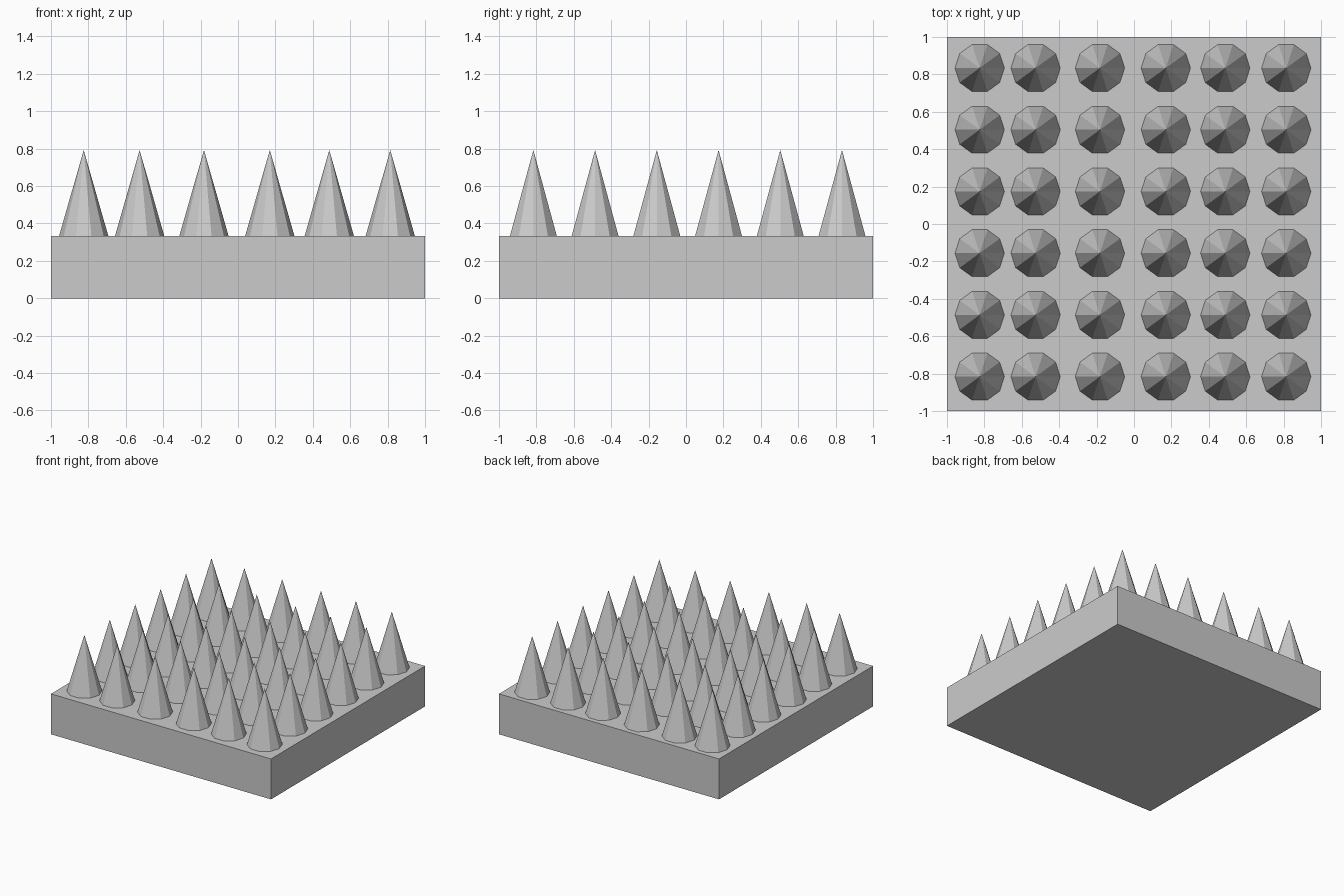
import bpy, bmesh, math
from mathutils import Matrix

if "Cube" in bpy.data.objects:
    bpy.data.objects.remove(bpy.data.objects["Cube"])

BASE_TOP, TIP, RADIUS = 0.332, 0.792, 0.132
COLUMNS = [-0.825, -0.526, -0.182, 0.170, 0.488, 0.814]
ROWS = [-0.816 + 0.33 * i for i in range(6)]


def add_object(name, bm):
    mesh = bpy.data.meshes.new(name)
    bm.to_mesh(mesh)
    bm.free()
    obj = bpy.data.objects.new(name, mesh)
    bpy.context.collection.objects.link(obj)
    return obj


# Square slab
bm = bmesh.new()
bmesh.ops.create_cube(bm, size=1, matrix=Matrix.Translation((0, 0, BASE_TOP / 2))
                      @ Matrix.Diagonal((2, 2, BASE_TOP, 1)))
add_object("base_slab", bm)

# Ten-sided spike with corners on the x axis, origin at its foot
height = TIP - BASE_TOP
bm = bmesh.new()
bmesh.ops.create_cone(bm, cap_ends=True, segments=10, radius1=RADIUS, radius2=0,
                      depth=height, matrix=Matrix.Translation((0, 0, height / 2))
                      @ Matrix.Rotation(math.pi / 2, 4, 'Z'))
bmesh.ops.remove_doubles(bm, verts=bm.verts, dist=1e-5)
first = add_object("spike", bm)

# Grid of spikes sharing one mesh
for i, x in enumerate(COLUMNS):
    for j, y in enumerate(ROWS):
        spike = first
        if i or j:
            spike = bpy.data.objects.new(f"spike_{i + 1}_{j + 1}", first.data)
            bpy.context.collection.objects.link(spike)
        spike.location = (x, y, BASE_TOP)
first.name = "spike_1_1"
